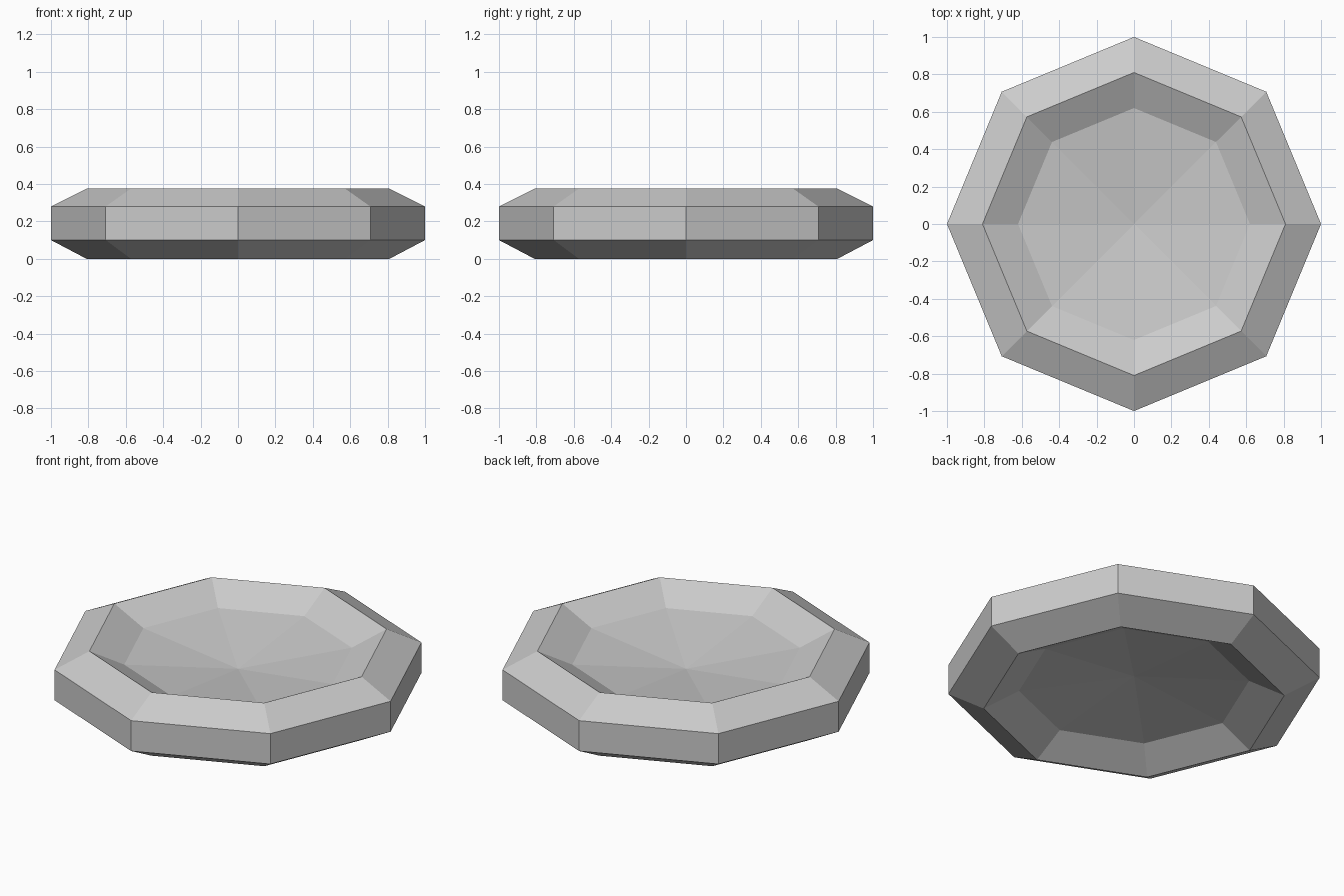
import bpy, bmesh, math

if "Cube" in bpy.data.objects:
    bpy.data.objects.remove(bpy.data.objects["Cube"])

SIDES = 8

# Half cross-section (radius, height), from underside centre to top centre
PROFILE = [
    (0.0, 0.16), (0.62, 0.10), (0.81, 0.0), (1.0, 0.10),
    (1.0, 0.28), (0.81, 0.375), (0.62, 0.28), (0.0, 0.205),
]

# Grey finish
grey = bpy.data.materials.new("light_grey")
grey.diffuse_color = (0.6, 0.6, 0.6, 1.0)
grey.use_nodes = True
grey.node_tree.nodes["Principled BSDF"].inputs["Base Color"].default_value = grey.diffuse_color

# Octagonal dish: the profile spun round the vertical axis
bm = bmesh.new()
verts = [bm.verts.new((r, 0, z)) for r, z in PROFILE]
edges = [bm.edges.new(pair) for pair in zip(verts, verts[1:])]
bmesh.ops.spin(bm, geom=verts + edges, cent=(0, 0, 0), axis=(0, 0, 1),
               angle=2 * math.pi, steps=SIDES)
bmesh.ops.remove_doubles(bm, verts=bm.verts, dist=0.0005)
bmesh.ops.recalc_face_normals(bm, faces=bm.faces)

mesh = bpy.data.meshes.new("octagonal_dish")
bm.to_mesh(mesh)
bm.free()
mesh.materials.append(grey)
dish = bpy.data.objects.new("octagonal_dish", mesh)
bpy.context.collection.objects.link(dish)
